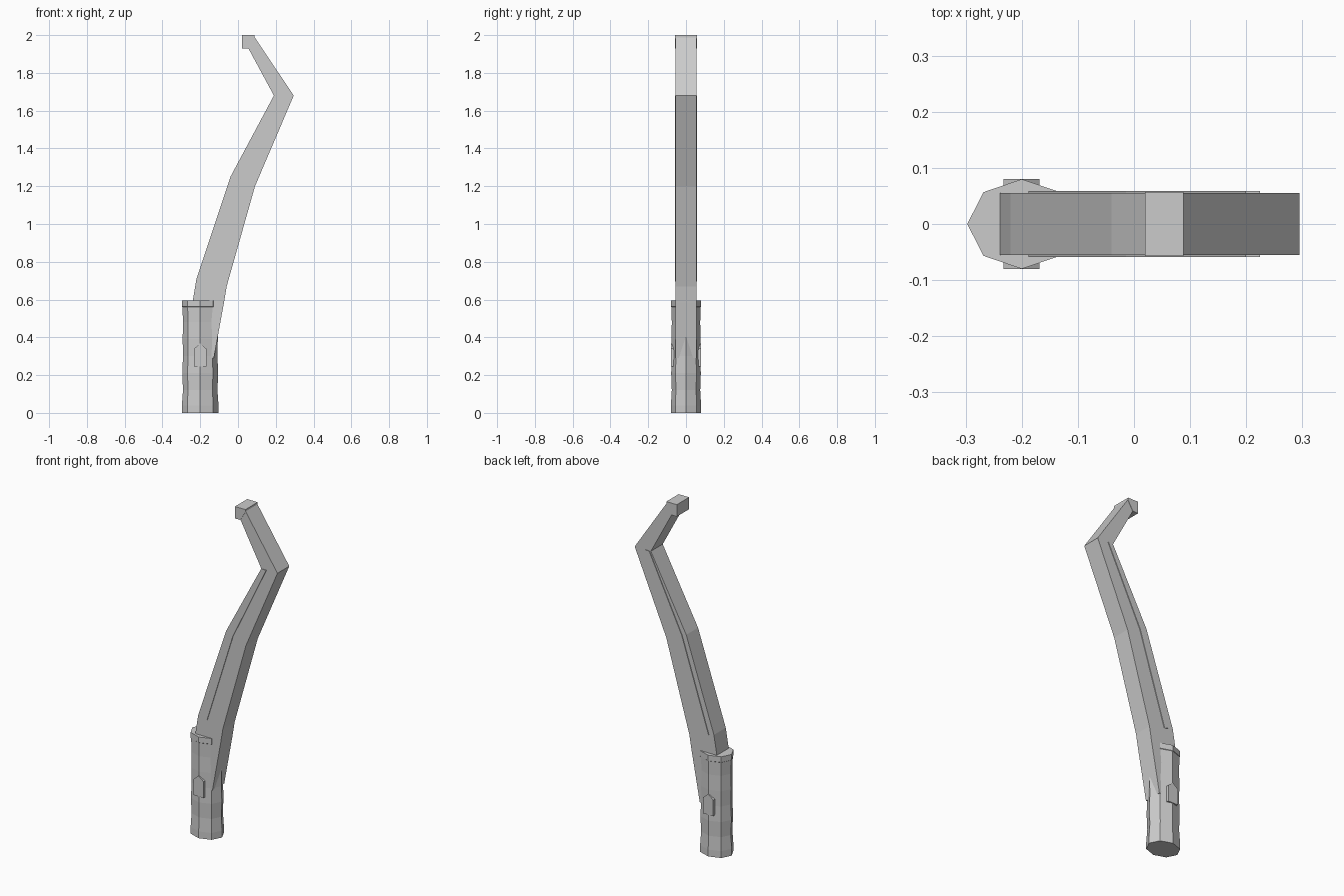
import bpy, bmesh, math

if "Cube" in bpy.data.objects:
    bpy.data.objects.remove(bpy.data.objects["Cube"])


def make_object(name, bm):
    bmesh.ops.recalc_face_normals(bm, faces=bm.faces)
    mesh = bpy.data.meshes.new(name)
    bm.to_mesh(mesh)
    bm.free()
    obj = bpy.data.objects.new(name, mesh)
    bpy.context.collection.objects.link(obj)
    return obj


def slab(name, left, right, half):
    """Bent slab from matching left and right edge points (x, z)."""
    bm = bmesh.new()
    rings = []
    for (lx, lz), (rx, rz) in zip(left, right):
        rings.append([bm.verts.new(c) for c in (
            (lx, -half, lz), (rx, -half, rz), (rx, half, rz), (lx, half, lz))])
    for a, b in zip(rings, rings[1:]):
        for i in range(4):
            j = (i + 1) % 4
            bm.faces.new((a[i], a[j], b[j], b[i]))
    bm.faces.new(rings[0])
    bm.faces.new(rings[-1])
    return make_object(name, bm)


def prism(name, outline, half):
    """Outline in x, z pushed through y."""
    bm = bmesh.new()
    face = bm.faces.new([bm.verts.new((x, -half, z)) for x, z in outline])
    ext = bmesh.ops.extrude_face_region(bm, geom=[face])
    moved = [v for v in ext["geom"] if isinstance(v, bmesh.types.BMVert)]
    bmesh.ops.translate(bm, verts=moved, vec=(0, 2 * half, 0))
    return make_object(name, bm)


# Bent blade
left = [(-0.20, 0.29), (-0.24, 0.59), (-0.22, 0.71), (-0.04, 1.25), (0.19, 1.68), (0.055, 1.93)]
right = [(-0.128, 0.29), (-0.075, 0.58), (-0.06, 0.67), (0.09, 1.20), (0.295, 1.68), (0.087, 1.99)]
slab("blade", left, right, 0.055)

# Squared tip
prism("blade_tip", [(0.02, 1.93), (0.055, 1.93), (0.088, 1.985), (0.088, 2.0), (0.02, 2.0)], 0.057)


# Raised strip along both blade faces
def across(i, t):
    return tuple(a + (b - a) * t for a, b in zip(left[i], right[i]))


slab("blade_strip",
     [across(2, 0.20), across(3, 0.20), across(4, 0.08)],
     [across(2, 0.37), across(3, 0.36), across(4, 0.33)], 0.059)

# Eight-sided wrapped grip
levels = [(0, 1), (0.04, 1), (0.12, 0.94), (0.21, 0.98), (0.30, 0.94),
          (0.39, 0.96), (0.48, 0.94), (0.56, 0.97), (0.562, 1), (0.595, 1)]
bm = bmesh.new()
rings = []
for z, s in levels:
    rings.append([bm.verts.new((-0.20 + 0.097 * s * math.cos(k * math.pi / 4),
                                0.08 * s * math.sin(k * math.pi / 4), z))
                  for k in range(8)])
for a, b in zip(rings, rings[1:]):
    for k in range(8):
        j = (k + 1) % 8
        bm.faces.new((a[k], a[j], b[j], b[k]))
bm.faces.new(rings[0])
bm.faces.new(rings[-1])
make_object("grip", bm)

# Pointed peg through the grip
prism("grip_peg", [(-0.233, 0.245), (-0.168, 0.245), (-0.168, 0.34),
                   (-0.20, 0.367), (-0.233, 0.34)], 0.08)
